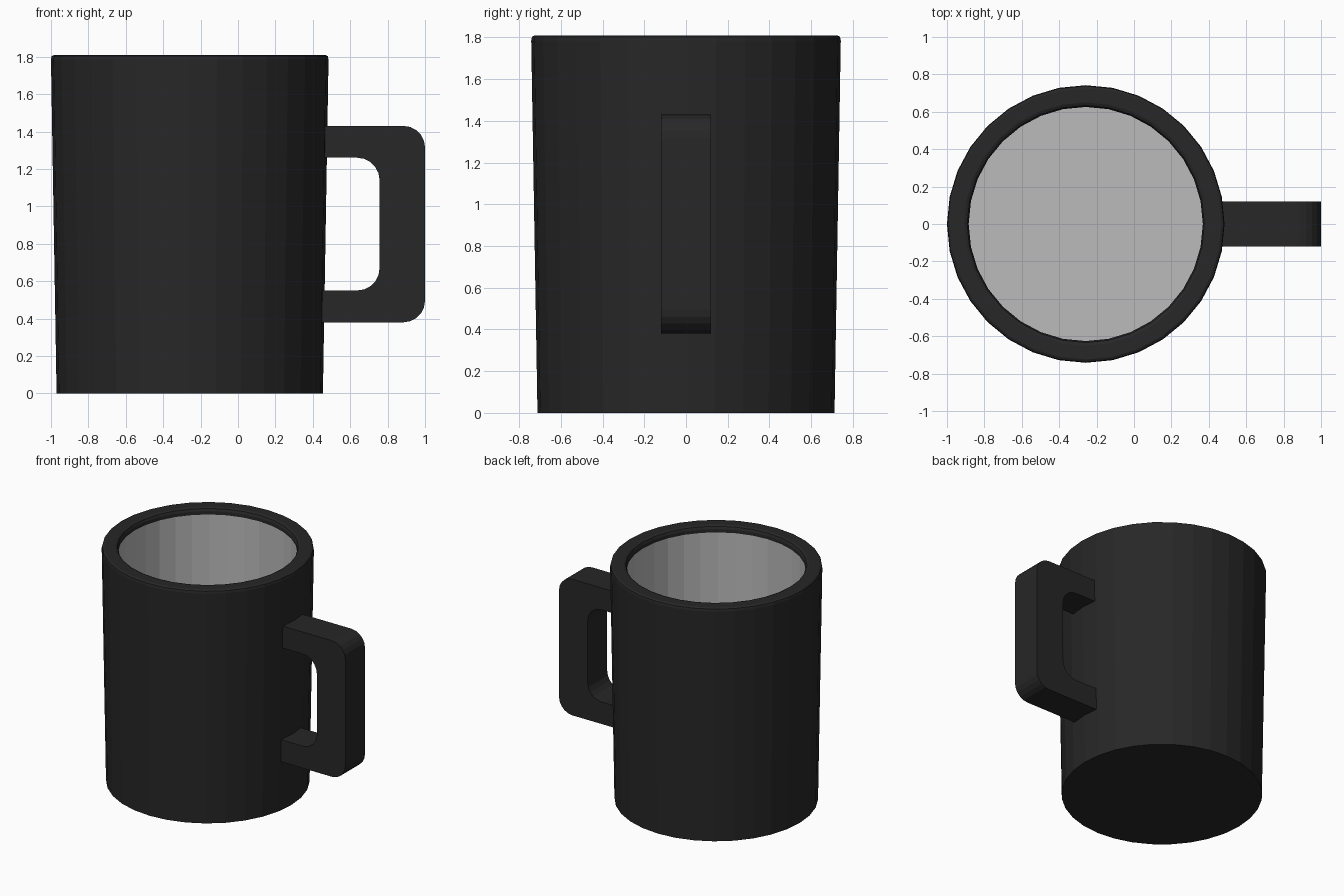
import bpy, bmesh, math

if "Cube" in bpy.data.objects:
    bpy.data.objects.remove(bpy.data.objects["Cube"])

CX, SIDES = -0.258, 32


def material(name, v):
    m = bpy.data.materials.new(name)
    m.diffuse_color = (v, v, v, 1)
    m.use_nodes = True
    m.node_tree.nodes["Principled BSDF"].inputs["Base Color"].default_value = m.diffuse_color
    return m


black = material("black_glaze", 0.02)
grey = material("grey_inside", 0.5)


def finish(name, bm, mats):
    bmesh.ops.recalc_face_normals(bm, faces=bm.faces)
    me = bpy.data.meshes.new(name)
    bm.to_mesh(me)
    bm.free()
    for m in mats:
        me.materials.append(m)
    ob = bpy.data.objects.new(name, me)
    bpy.context.collection.objects.link(ob)
    return ob


# Mug body: lathed profile (radius, z), outside bottom to inside floor
profile = [(0.712, 0), (0.742, 1.785), (0.738, 1.803), (0.725, 1.81),
           (0.65, 1.81), (0.634, 1.803), (0.626, 1.785), (0.626, 1.76), (0.626, 0.12)]
bm = bmesh.new()
rings = [[bm.verts.new((CX + r * math.cos(2 * math.pi * i / SIDES),
                        r * math.sin(2 * math.pi * i / SIDES), z))
          for i in range(SIDES)] for r, z in profile]
for k, (a, b) in enumerate(zip(rings, rings[1:])):
    for i in range(SIDES):
        j = (i + 1) % SIDES
        f = bm.faces.new((a[i], a[j], b[j], b[i]))
        f.material_index = 1 if k == len(rings) - 2 else 0
bm.faces.new(rings[0])
bm.faces.new(rings[-1]).material_index = 1
finish("mug_body", bm, [black, grey])


# Handle: C-shaped strip with rounded corners, extruded across y
def c_path(x0, x1, z0, z1, r, n=5):
    pts = [(x0, z0)]
    for cz, start in ((z0 + r, -90), (z1 - r, 0)):
        for i in range(n + 1):
            t = math.radians(start + 90 * i / n)
            pts.append((x1 - r + r * math.cos(t), cz + r * math.sin(t)))
    return pts + [(x0, z1)]


outer = c_path(0.42, 1.0, 0.38, 1.43, 0.115)
inner = c_path(0.42, 0.757, 0.55, 1.26, 0.12)
bm = bmesh.new()
strips = [[bm.verts.new((x, y, z)) for x, z in path]
          for path, y in ((outer, -0.12), (inner, -0.12), (inner, 0.12), (outer, 0.12))]
for s, t in zip(strips, strips[1:] + strips[:1]):
    for i in range(len(s) - 1):
        bm.faces.new((s[i], s[i + 1], t[i + 1], t[i]))
for end in (0, -1):
    bm.faces.new([s[end] for s in strips])
finish("handle", bm, [black])
